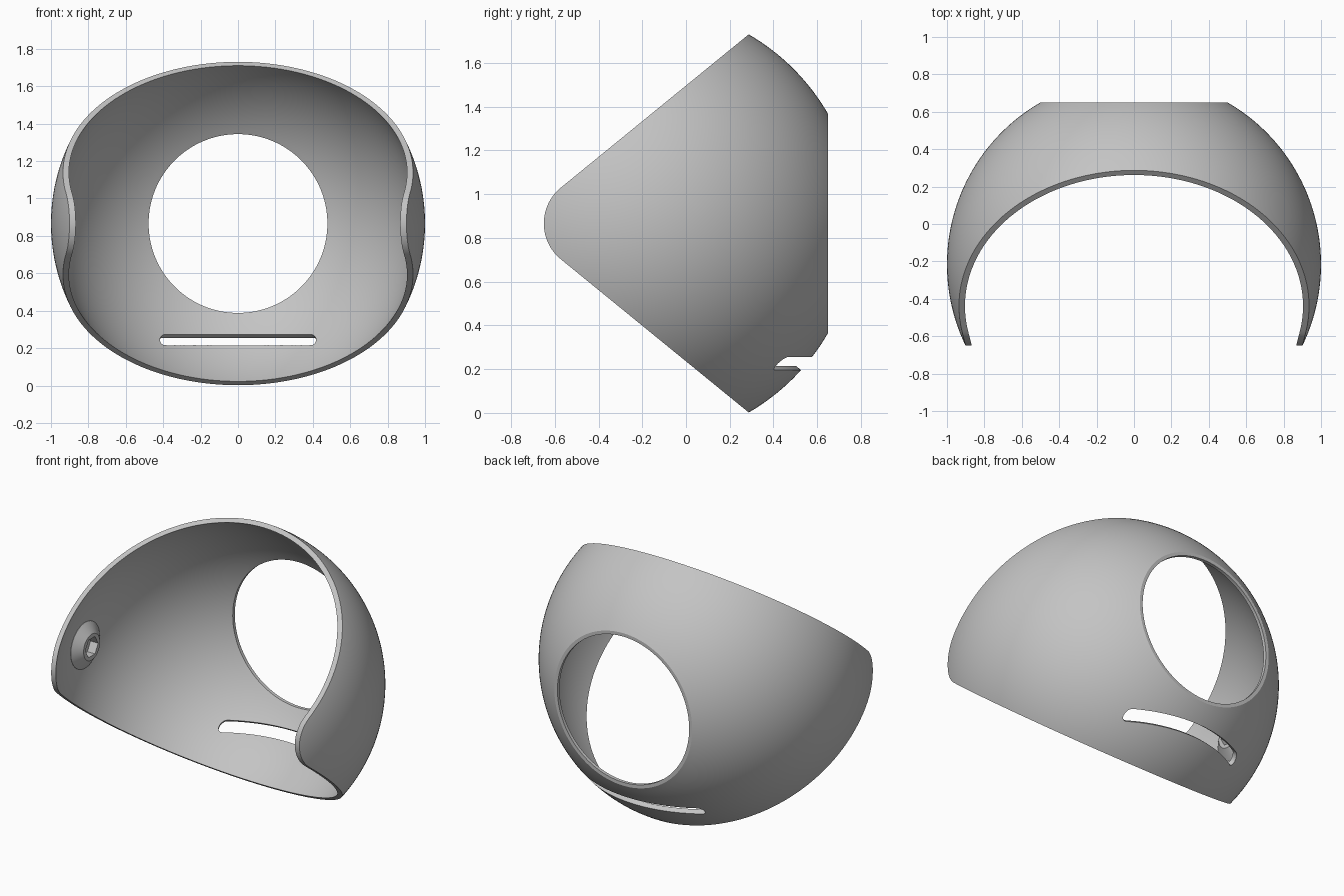
import bpy, bmesh
from math import sin, cos, pi, sqrt, radians, asin

if "Cube" in bpy.data.objects:
    bpy.data.objects.remove(bpy.data.objects["Cube"], do_unlink=True)

CENTRE = (0, -0.216, 0.866)    # centre of the spherical shell
R_OUT, R_IN = 1.0, 0.97
HOLE, FLAT = 0.478, 0.866      # rear hole radius, rear flat distance

grey = bpy.data.materials.new("plain grey")
grey.use_nodes = True
grey.diffuse_color = (0.55, 0.55, 0.55, 1)
grey.node_tree.nodes["Principled BSDF"].inputs["Base Color"].default_value = (0.55, 0.55, 0.55, 1)


def make(name, rings, closed=False):
    """Skin a list of equal-length closed rings; cap the ends unless closed."""
    bm = bmesh.new()
    loops = [[bm.verts.new(p) for p in ring] for ring in rings]
    pairs = list(zip(loops, loops[1:]))
    if closed:
        pairs.append((loops[-1], loops[0]))
    for a, b in pairs:
        n = len(a)
        for i in range(n):
            j = (i + 1) % n
            bm.faces.new((a[i], a[j], b[j], b[i]))
    if not closed:
        bm.faces.new(loops[0])
        bm.faces.new(loops[-1])
    bmesh.ops.recalc_face_normals(bm, faces=bm.faces)
    mesh = bpy.data.meshes.new(name)
    bm.to_mesh(mesh)
    bm.free()
    mesh.materials.append(grey)
    ob = bpy.data.objects.new(name, mesh)
    ob.location = CENTRE
    bpy.context.collection.objects.link(ob)
    return ob


def activate(ob):
    bpy.ops.object.select_all(action='DESELECT')
    ob.select_set(True)
    bpy.context.view_layer.objects.active = ob


def boolean(ob, cutter, operation):
    cutter.hide_render = True
    mod = ob.modifiers.new("cut", 'BOOLEAN')
    mod.object, mod.operation, mod.solver = cutter, operation, 'EXACT'
    activate(ob)
    bpy.ops.object.modifier_apply(modifier=mod.name)
    bpy.data.objects.remove(cutter, do_unlink=True)


def smooth(ob):
    activate(ob)
    bpy.ops.object.shade_smooth_by_angle(angle=radians(25))


def circle(x, r, n):
    return [(x, r * cos(2 * pi * i / n), r * sin(2 * pi * i / n)) for i in range(n)]


# Shell: thin wall profile (radius, y) turned about the y axis
def arc(r, start, end, n=56):
    return [(r * cos(start + (end - start) * i / n),
             r * sin(start + (end - start) * i / n)) for i in range(n + 1)]


front = radians(-45)
profile = arc(R_OUT, front, asin(FLAT)) + [(HOLE, FLAT)]
profile += arc(R_IN, asin(sqrt(R_IN ** 2 - HOLE ** 2) / R_IN), front)
STEPS = 192
shell = make("shell", [[(r * cos(2 * pi * k / STEPS), y, r * sin(2 * pi * k / STEPS))
                        for r, y in profile] for k in range(STEPS)], closed=True)

# Front opening: keep what lies inside a sideways wedge with a rounded nose
half, nose, nose_y = radians(39.2), 0.211, -0.223
outline = []
for i in range(33):
    t = (i / 16 - 1) * (pi / 2 - half)
    outline.append((nose_y - nose * cos(t), nose * sin(t)))
(y0, z0), reach = outline[-1], 2.5
far = (y0 + reach * cos(half), z0 + reach * sin(half))
outline = [(far[0], -far[1])] + outline + [far]
wedge = make("wedge_helper", [[(x, y, z) for y, z in outline] for x in (-1.3, 1.3)])
boolean(shell, wedge, 'INTERSECT')

# Lower rear slot: rounded ends, walls running towards the shell centre
SLOT_Z, SLOT_H, SLOT_X = -0.641, 0.03, 0.40
columns = [(SLOT_X * i / 24, SLOT_H) for i in range(-24, 25)]
ends = [(SLOT_X + SLOT_H * sin(a), SLOT_H * cos(a))
        for a in (pi / 2 * k / 10 * 0.99 for k in range(1, 11))]
columns = [(-x, h) for x, h in reversed(ends)] + columns + ends
rings = []
for x, h in columns:
    ring = []
    for scale, sign in ((0.9, -1), (0.9, 1), (1.1, 1), (1.1, -1)):
        z = SLOT_Z + sign * h
        y = sqrt(1 - x * x - z * z)
        ring.append((x * scale, y * scale, z * scale))
    rings.append(ring)
boolean(shell, make("slot_helper", rings), 'DIFFERENCE')
smooth(shell)

# Inner side bosses: tapered pads with a blind hexagonal socket
for side, name in ((1, "left_boss"), (-1, "right_boss")):
    boss = make(name, [circle(side * x, r, 64) for x, r in
                       ((0.975, 0.15), (0.957, 0.15), (0.91, 0.085))])
    boolean(boss, make("socket_helper", [circle(side * x, 0.066, 6) for x in (0.85, 0.965)]),
            'DIFFERENCE')
    smooth(boss)
